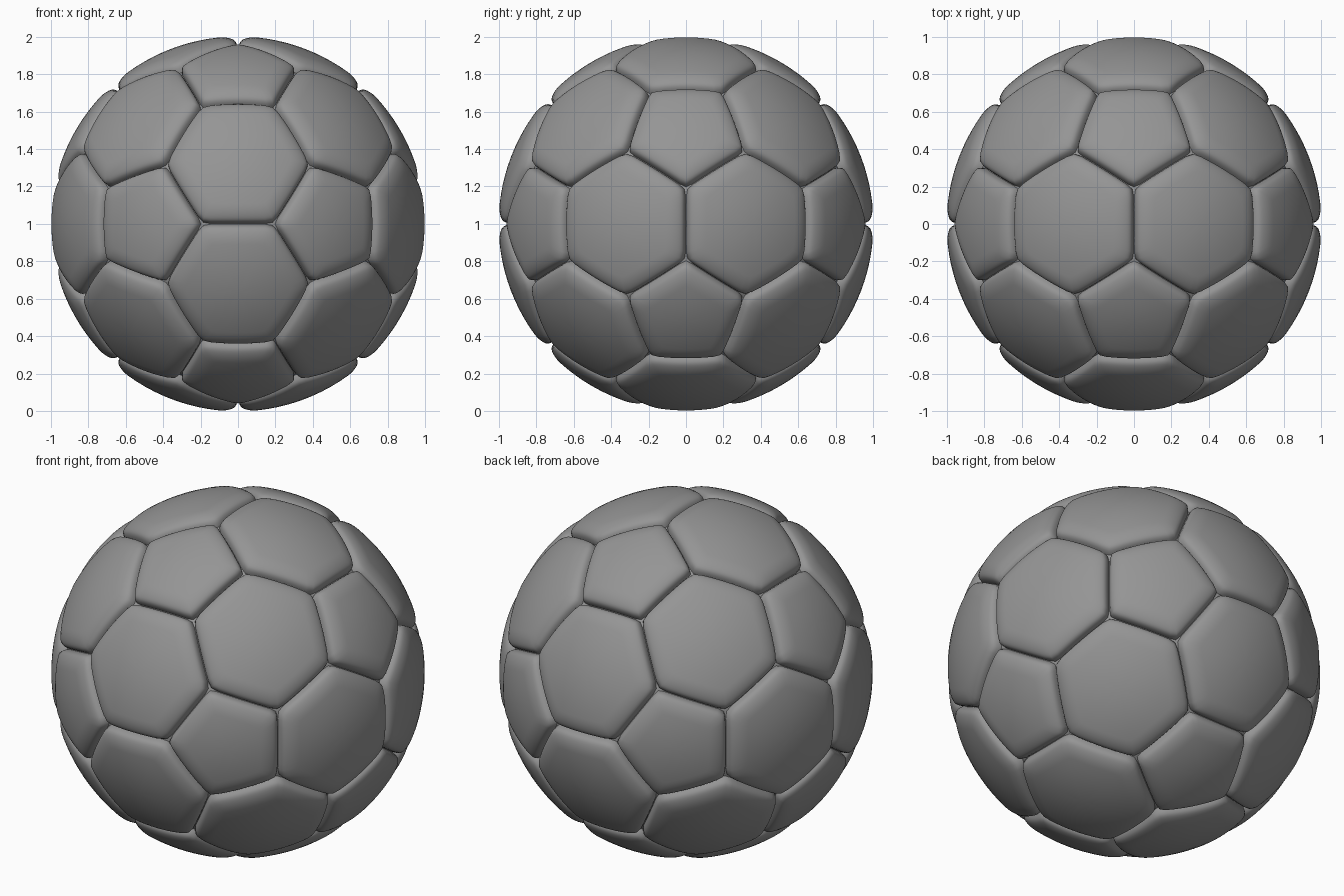
import bpy, bmesh
from math import sqrt, sin, cos, tan, atan, pi, radians
from mathutils import Vector

if "Cube" in bpy.data.objects:
    bpy.data.objects.remove(bpy.data.objects["Cube"])

RADIUS = 1.002       # panel crown radius
ROLL = 0.11          # width of the rolled panel border
CORNER = 30          # higher = crisper panel corners
SEGS = 60
ORIGIN = Vector((0, 0, 1))

# panel centres: 12 pentagons (icosahedron corners), 20 hexagons (its faces)
phi = (1 + sqrt(5)) / 2
pents = []
for a in (-1, 1):
    for b in (-phi, phi):
        pents += [Vector(v).normalized() for v in ((0, a, b), (a, b, 0), (b, 0, a))]
near = lambda p, q: p.dot(q) > 0.4
hexes = [(p + q + r).normalized()
         for i, p in enumerate(pents)
         for j, q in enumerate(pents[:i]) if near(p, q)
         for r in pents[:j] if near(p, r) and near(q, r)]
centres = pents + hexes


def height(d):
    """Surface radius at angular distance d from the edge: soft roll, then steep wall."""
    u = min(1, max(0, 1 - d / ROLL))
    return RADIUS - 0.028 * u ** 2.3 - 0.042 * u ** 14


def add_panel(bm, c, apothem):
    # in-plane directions towards each neighbouring panel
    normals = [(n - c * n.dot(c)).normalized() for n in centres
               if 0.737 < n.dot(c) < 0.999]
    ux = normals[0]
    uy = c.cross(ux)
    edge = atan(apothem)
    # inset distances: coarse over the crown, fine over the rolled border
    insets = [ROLL + (edge - ROLL) * k / 5 for k in (4, 3, 2, 1)]
    insets += [ROLL * (1 - sin(k * pi / 24)) for k in range(13)]
    rings = []
    for d in insets:
        r, ring = tan(edge - d), []
        for k in range(SEGS):
            t = 2 * pi * k / SEGS
            direc = ux * cos(t) + uy * sin(t)
            norm = sum(max(0, direc.dot(n)) ** CORNER for n in normals) ** (1 / CORNER)
            p = (c + direc * (r / norm)).normalized()
            ring.append(bm.verts.new(ORIGIN + p * height(d)))
        rings.append(ring)
    # short wall tucked below the seam floor
    rings.append([bm.verts.new(ORIGIN + (v.co - ORIGIN) * 0.98) for v in rings[-1]])
    mid = bm.verts.new(ORIGIN + c * RADIUS)
    for k in range(SEGS):
        m = (k + 1) % SEGS
        bm.faces.new((mid, rings[0][k], rings[0][m]))
        for a, b in zip(rings, rings[1:]):
            bm.faces.new((a[k], b[k], b[m], a[m]))


grey = bpy.data.materials.new("dark_grey")
grey.diffuse_color = (0.3, 0.3, 0.3, 1)
grey.use_nodes = True
grey.node_tree.nodes["Principled BSDF"].inputs["Base Color"].default_value = grey.diffuse_color


def finish(bm, name):
    for f in bm.faces:
        f.smooth = True
    mesh = bpy.data.meshes.new(name)
    bm.to_mesh(mesh)
    bm.free()
    mesh.materials.append(grey)
    bpy.context.collection.objects.link(bpy.data.objects.new(name, mesh))


# padded panels
bm = bmesh.new()
for c in pents:
    add_panel(bm, c, tan(radians(16.47)))
for c in hexes:
    add_panel(bm, c, tan(radians(20.905)))
finish(bm, "ball_panels")

# inner bladder closing the seams
bm = bmesh.new()
bmesh.ops.create_icosphere(bm, subdivisions=5, radius=0.94)
bmesh.ops.translate(bm, verts=bm.verts, vec=ORIGIN)
finish(bm, "seam_core")
